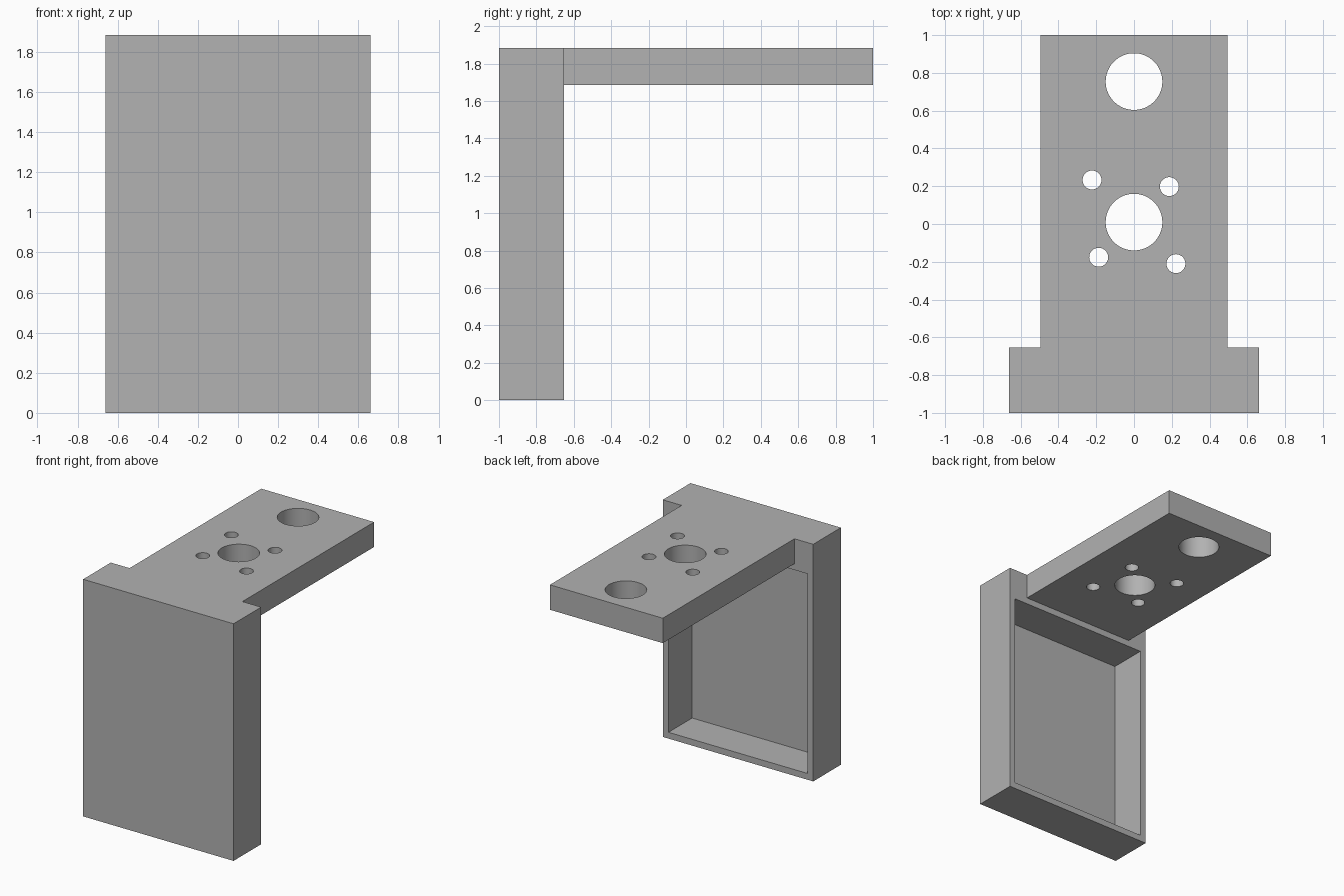
import bpy
import math
from mathutils import Vector

cube = bpy.data.objects.get("Cube")
if cube:
    bpy.data.objects.remove(cube, do_unlink=True)

# Main dimensions
HALF_W, HEIGHT, FRONT, BACK = 0.661, 1.884, -1.0, -0.653
PLATE_HALF, PLATE_T, PLATE_END = 0.496, 0.198, 1.0
WALL = 0.05
PLATE_BOTTOM = HEIGHT - PLATE_T

grey = bpy.data.materials.new("plain grey")
grey.use_nodes = True
colour = (0.445, 0.445, 0.445, 1.0)
grey.diffuse_color = colour
grey.node_tree.nodes["Principled BSDF"].inputs["Base Color"].default_value = colour


def block(name, low, high):
    """Box spanning two opposite corners."""
    low, high = Vector(low), Vector(high)
    bpy.ops.mesh.primitive_cube_add(size=1, location=(low + high) / 2)
    ob = bpy.context.object
    ob.name = name
    ob.scale = high - low
    bpy.ops.object.transform_apply(location=False, rotation=False, scale=True)
    ob.data.materials.append(grey)
    return ob


def combine(target, tool, operation):
    """Apply a boolean and discard the tool."""
    tool.hide_render = True
    mod = target.modifiers.new(operation.lower(), "BOOLEAN")
    mod.operation = operation
    mod.solver = "EXACT"
    mod.object = tool
    bpy.context.view_layer.objects.active = target
    bpy.ops.object.modifier_apply(modifier=mod.name)
    bpy.data.objects.remove(tool, do_unlink=True)


# Upright box and the horizontal plate fused to its top
bracket = block("mounting_bracket", (-HALF_W, FRONT, 0), (HALF_W, BACK, HEIGHT))
plate = block("top_plate", (-PLATE_HALF, BACK - 0.2, PLATE_BOTTOM),
              (PLATE_HALF, PLATE_END, HEIGHT))
combine(bracket, plate, "UNION")

# Open recess in the back of the upright, below the plate
recess = block("recess_cutter", (WALL - HALF_W, FRONT + WALL, WALL),
               (HALF_W - WALL, BACK + 0.1, PLATE_BOTTOM - WALL))
combine(bracket, recess, "DIFFERENCE")

# Two large holes and four screw holes through the plate
holes = [(0, 0.754, 0.15), (0, 0.01, 0.15),
         (-0.222, 0.233, 0.05), (0.187, 0.198, 0.05),
         (-0.187, -0.176, 0.05), (0.222, -0.21, 0.05)]
for x, y, radius in holes:
    bpy.ops.mesh.primitive_cylinder_add(
        vertices=64, radius=radius, depth=PLATE_T * 2,
        location=(x, y, HEIGHT - PLATE_T / 2))
    cutter = bpy.context.object
    cutter.name = "hole_cutter"
    cutter.data.materials.append(grey)
    combine(bracket, cutter, "DIFFERENCE")

# Smooth hole walls, crisp edges
bpy.ops.object.select_all(action="DESELECT")
bracket.select_set(True)
bpy.context.view_layer.objects.active = bracket
bpy.ops.object.shade_smooth_by_angle(angle=math.radians(30))
